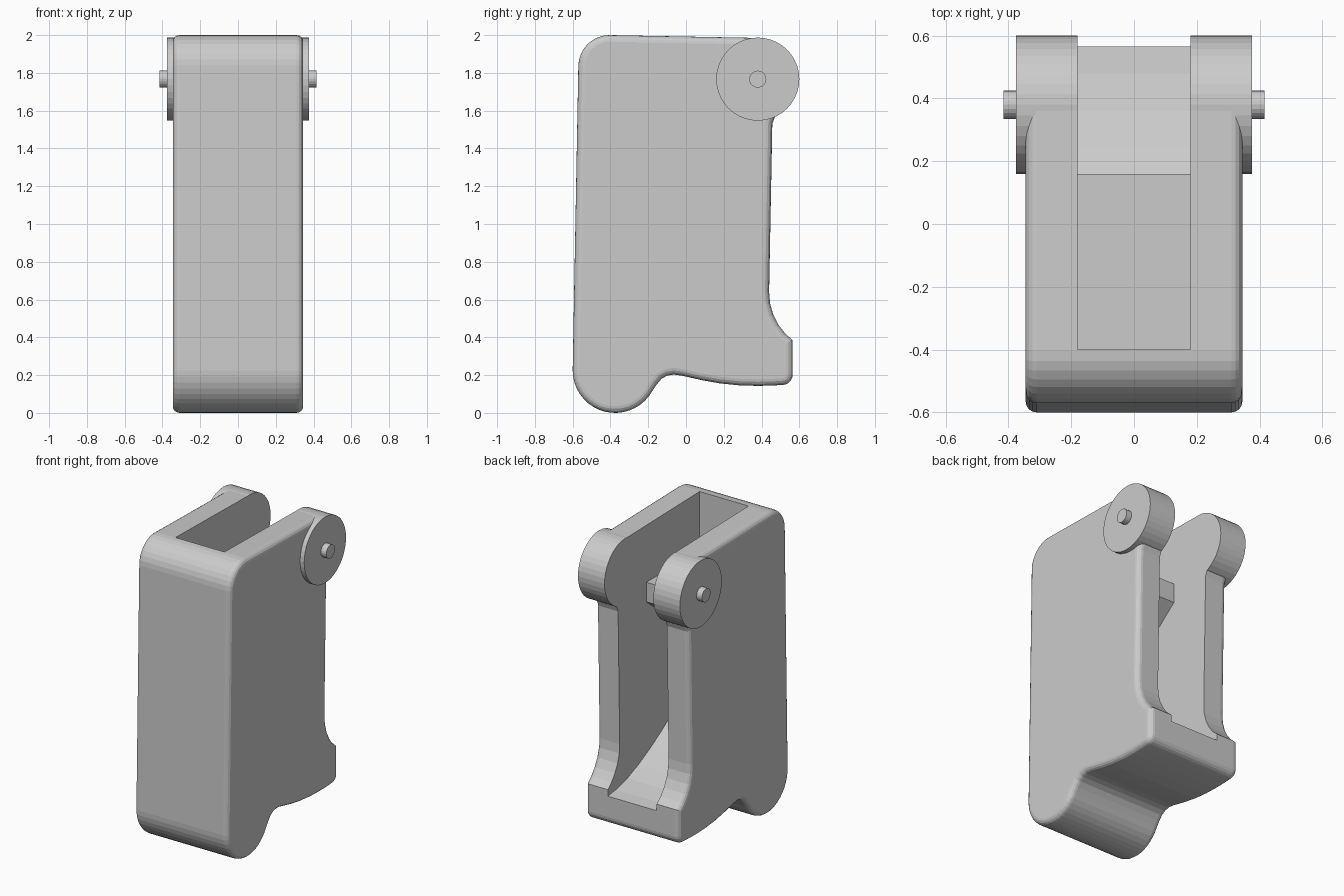
import bpy, bmesh, math
from mathutils import Matrix

if "Cube" in bpy.data.objects:
    bpy.data.objects.remove(bpy.data.objects["Cube"])


def arc(cy, cz, r, a0, a1, n):
    """Points on an arc in the side (y, z) plane."""
    return [(cy + r * math.cos(math.radians(a0 + (a1 - a0) * i / n)),
             cz + r * math.sin(math.radians(a0 + (a1 - a0) * i / n)))
            for i in range(n + 1)]


def make_object(name, bm):
    bmesh.ops.recalc_face_normals(bm, faces=bm.faces)
    mesh = bpy.data.meshes.new(name)
    bm.to_mesh(mesh)
    bm.free()
    obj = bpy.data.objects.new(name, mesh)
    bpy.context.collection.objects.link(obj)
    return obj


def side_prism(name, profile, half_width, round_edge=0):
    """Extrude a side profile across x, optionally rounding its outer rims."""
    bm = bmesh.new()
    cap = bm.faces.new([bm.verts.new((-half_width, y, z)) for y, z in profile])
    moved = bmesh.ops.extrude_face_region(bm, geom=[cap], use_keep_orig=True)
    verts = [v for v in moved["geom"] if isinstance(v, bmesh.types.BMVert)]
    bmesh.ops.translate(bm, verts=verts, vec=(2 * half_width, 0, 0))
    bmesh.ops.recalc_face_normals(bm, faces=bm.faces)
    if round_edge:
        rims = [e for e in bm.edges
                if abs(e.verts[0].co.x - e.verts[1].co.x) < 1e-5]
        bmesh.ops.bevel(bm, geom=rims, offset=round_edge, segments=4,
                        profile=0.5, affect='EDGES', clamp_overlap=False)
    return make_object(name, bm)


def side_cylinder(name, x0, x1, y, z, r, n):
    bm = bmesh.new()
    place = Matrix.Translation(((x0 + x1) / 2, y, z)) @ Matrix.Rotation(math.pi / 2, 4, 'Y')
    bmesh.ops.create_cone(bm, cap_ends=True, segments=n, radius1=r, radius2=r,
                          depth=abs(x1 - x0), matrix=place)
    return make_object(name, bm)


# Body: rounded slab with a round foot at the front and a lip at the back
outline = (
    arc(-0.405, 1.835, 0.165, 90, 178, 8)
    + arc(-0.375, 0.225, 0.225, 180, 332, 18)
    + [(-0.155, 0.15), (-0.13, 0.18), (-0.10, 0.197), (-0.065, 0.203), (-0.02, 0.197)]
    + [(0.08, 0.174), (0.18, 0.156), (0.28, 0.146), (0.38, 0.143), (0.46, 0.145)]
    + arc(0.51, 0.203, 0.055, -90, 0, 5)
    + [(0.565, 0.385), (0.525, 0.42), (0.49, 0.466), (0.462, 0.52), (0.445, 0.58), (0.44, 0.64)]
    + [(0.457, 1.53), (0.47, 1.565), (0.50, 1.66), (0.50, 1.84), (0.38, 1.985)]
)
body = side_prism("body", outline, 0.345, 0.035)

# Slot: open at top and back, curved ramp floor, leaving a wedge-shaped bridge inside
slot_outline = [
    (-0.40, 2.2), (0.9, 2.2), (0.9, 0.34), (0.575, 0.34),
    (0.48, 0.352), (0.36, 0.382), (0.24, 0.43), (0.12, 0.49), (0.0, 0.56),
    (-0.12, 0.64), (-0.26, 0.76), (-0.40, 0.91),
    (-0.40, 1.03), (0.16, 1.48), (0.16, 1.61), (-0.40, 1.61),
]
cutter = side_prism("slot_cutter", slot_outline, 0.18)
cutter.hide_render = True
cut = body.modifiers.new("slot", 'BOOLEAN')
cut.operation = 'DIFFERENCE'
cut.solver = 'EXACT'
cut.object = cutter
bpy.context.view_layer.objects.active = body
bpy.ops.object.modifier_apply(modifier=cut.name)
bpy.data.objects.remove(cutter)

# Hinge bosses and their pins on both sides
for side, s in (("left", -1), ("right", 1)):
    side_cylinder(side + "_hinge_boss", s * 0.18, s * 0.375, 0.38, 1.767, 0.22, 40)
    side_cylinder(side + "_hinge_pin", s * 0.37, s * 0.415, 0.38, 1.767, 0.045, 20)
